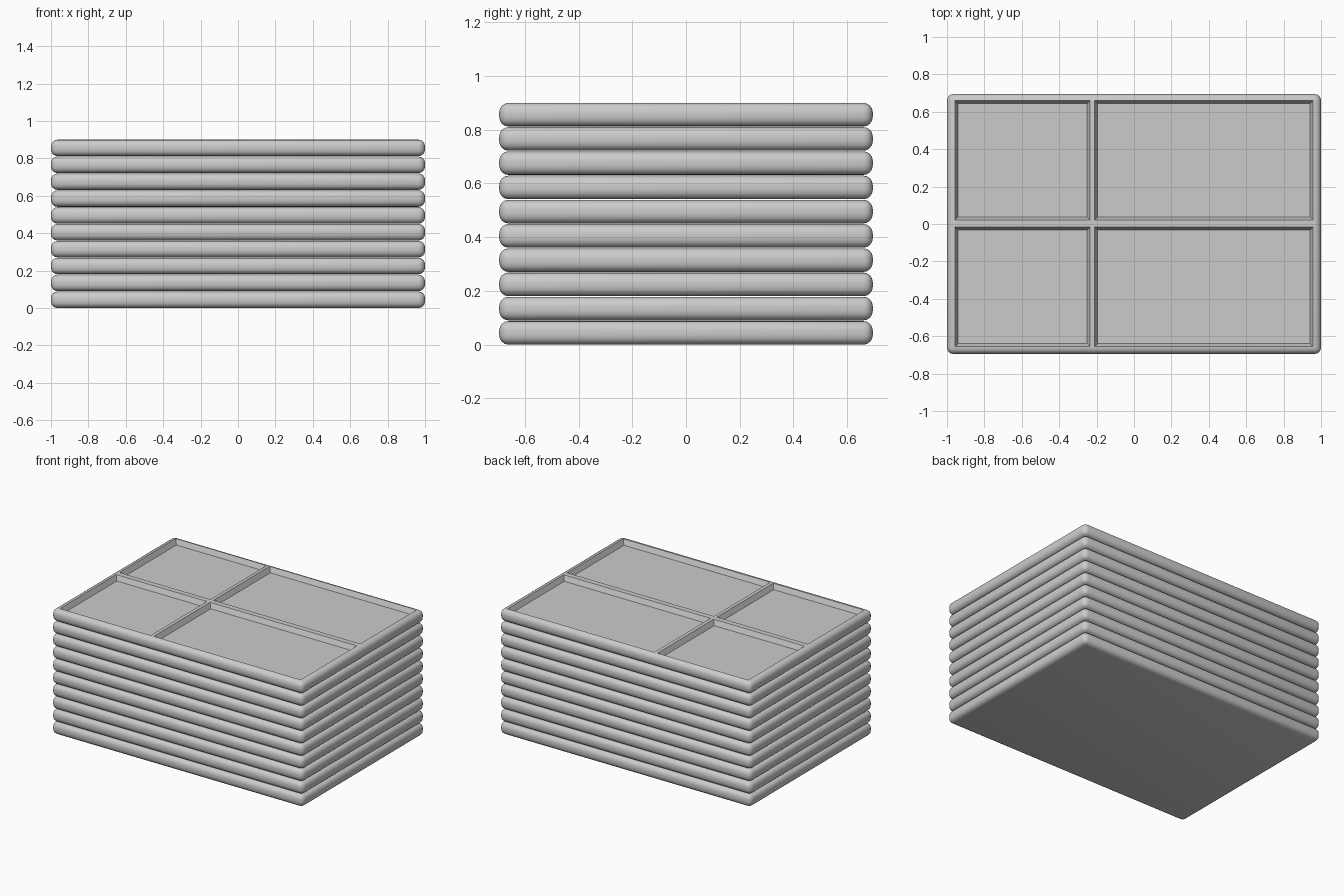
import bpy, bmesh

if "Cube" in bpy.data.objects:
    bpy.data.objects.remove(bpy.data.objects["Cube"])

COUNT, PITCH, H = 10, 0.0902, 0.088
HX, HY = 1.0, 0.695
DEPTH, SLOPE, OVER = 0.036, 0.016, 0.01


def make_object(name, bm):
    bmesh.ops.recalc_face_normals(bm, faces=bm.faces)
    mesh = bpy.data.meshes.new(name)
    bm.to_mesh(mesh)
    bm.free()
    obj = bpy.data.objects.new(name, mesh)
    bpy.context.collection.objects.link(obj)
    return obj


# tray slab with rounded edges
bm = bmesh.new()
bmesh.ops.create_cube(bm, size=1)
for v in bm.verts:
    v.co = (v.co.x * 2 * HX, v.co.y * 2 * HY, (v.co.z + 0.5) * H)
bmesh.ops.bevel(bm, geom=bm.edges[:], offset=0.035, segments=4,
                profile=0.5, affect='EDGES')
tray = make_object("tray_stack", bm)

# four compartments with sloped walls
bm = bmesh.new()
for x0, x1 in ((-0.957, -0.235), (-0.21, 0.957)):
    for y0, y1 in ((-0.655, -0.017), (0.022, 0.66)):
        geom = bmesh.ops.create_cube(bm, size=1)["verts"]
        for v in geom:
            top = v.co.z > 0
            s = -SLOPE * OVER / DEPTH if top else SLOPE
            v.co = (x1 - s if v.co.x > 0 else x0 + s,
                    y1 - s if v.co.y > 0 else y0 + s,
                    H + OVER if top else H - DEPTH)
cutter = make_object("compartment_cutter", bm)
cutter.hide_render = True
cutter.hide_set(True)

cut = tray.modifiers.new("compartments", 'BOOLEAN')
cut.operation = 'DIFFERENCE'
cut.solver = 'EXACT'
cut.object = cutter

# softened shading, then the stack of identical trays
bpy.context.view_layer.objects.active = tray
tray.select_set(True)
bpy.ops.object.modifier_apply(modifier=cut.name)
bpy.ops.object.shade_smooth_by_angle(angle=0.5)
stack = tray.modifiers.new("stack", 'ARRAY')
stack.count = COUNT
stack.use_relative_offset = False
stack.use_constant_offset = True
stack.constant_offset_displace = (0, 0, PITCH)
bpy.data.objects.remove(cutter)
